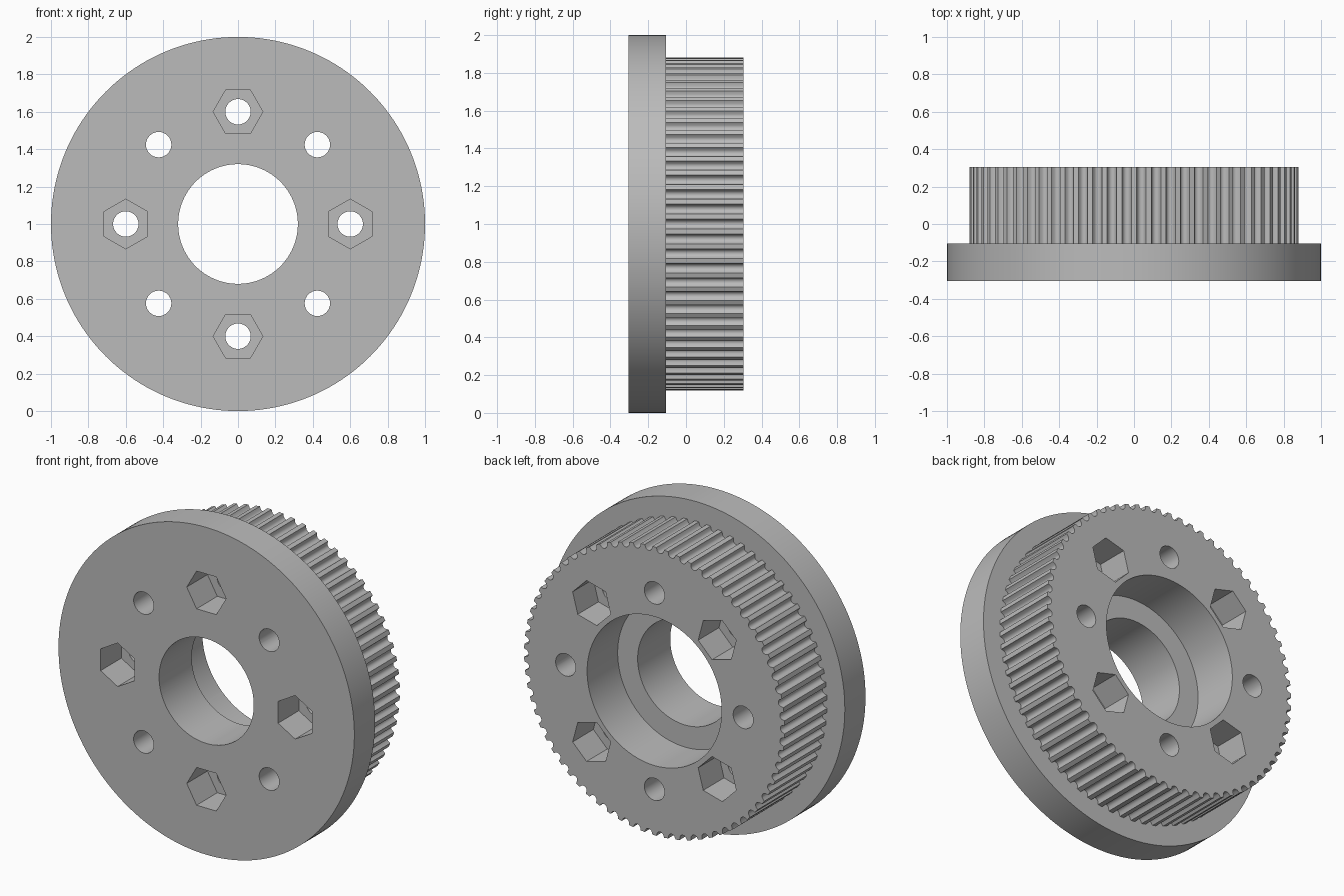
import bpy, bmesh
from math import sin, cos, pi, sqrt

cube = bpy.data.objects.get("Cube")
if cube:
    bpy.data.objects.remove(cube, do_unlink=True)

BACK, FRONT, STEP = 0.305, -0.305, -0.105   # depths along y
PITCH_RADIUS = 0.6                          # bolt circle
TEETH, TIP, GROOVE_DEPTH, GROOVE_HALF = 70, 0.881, 0.03, 0.026

grey = bpy.data.materials.new("plain grey")
grey.use_nodes = True
grey.diffuse_color = (0.5, 0.5, 0.5, 1)
grey.node_tree.nodes["Principled BSDF"].inputs["Base Color"].default_value = (0.5, 0.5, 0.5, 1)


def circle(radius, sides, cx=0, cz=0, turn=0):
    angles = [turn + 2 * pi * i / sides for i in range(sides)]
    return [(cx + radius * cos(a), cz + radius * sin(a)) for a in angles]


def toothed_outline():
    points = []
    for tooth in range(TEETH):
        for k in range(9):
            t = k / 4 - 1
            a = 2 * pi * tooth / TEETH + t * GROOVE_HALF / TIP
            r = TIP - GROOVE_DEPTH * sqrt(1 - t * t)
            points.append((r * cos(a), r * sin(a)))
    return points


def solid(name, prisms):
    """Object made of outlines extruded along y: (outline, y0, y1)."""
    bm = bmesh.new()
    for outline, y0, y1 in prisms:
        near = [bm.verts.new((x, y0, z + 1)) for x, z in outline]
        far = [bm.verts.new((x, y1, z + 1)) for x, z in outline]
        bm.faces.new(near)
        bm.faces.new(far[::-1])
        for i in range(len(near)):
            bm.faces.new((near[i], near[i - 1], far[i - 1], far[i]))
    bmesh.ops.recalc_face_normals(bm, faces=bm.faces)
    mesh = bpy.data.meshes.new(name)
    bm.to_mesh(mesh)
    bm.free()
    mesh.materials.append(grey)
    obj = bpy.data.objects.new(name, mesh)
    bpy.context.collection.objects.link(obj)
    return obj


def combine(target, tool, operation):
    mod = target.modifiers.new(operation.lower(), 'BOOLEAN')
    mod.operation, mod.object, mod.solver = operation, tool, 'EXACT'
    bpy.context.view_layer.objects.active = target
    bpy.ops.object.modifier_apply(modifier=mod.name)
    bpy.data.objects.remove(tool, do_unlink=True)


# Flange with the toothed drum behind it
pulley = solid("toothed_pulley", [(circle(1, 160), FRONT, STEP)])
drum = solid("drum", [(toothed_outline(), STEP - 0.1, BACK)])
combine(pulley, drum, 'UNION')

# Through bore and bolt holes; bearing seat and nut pockets on alternating sides
through = [(circle(0.32, 96), FRONT - 0.1, BACK + 0.1)]
pockets = [(circle(0.455, 96), BACK - 0.295, BACK + 0.1)]
for i in range(8):
    a = i * pi / 4
    x, z = PITCH_RADIUS * cos(a), PITCH_RADIUS * sin(a)
    through.append((circle(0.068, 32, x, z), FRONT - 0.1, BACK + 0.1))
    span = (FRONT - 0.1, FRONT + 0.2) if i % 2 == 0 else (BACK - 0.2, BACK + 0.1)
    pockets.append((circle(0.133, 6, x, z, a + pi / 2), *span))
combine(pulley, solid("hole_cutter", through), 'DIFFERENCE')
combine(pulley, solid("pocket_cutter", pockets), 'DIFFERENCE')

# Smooth round walls, crisp edges
bpy.ops.object.select_all(action='DESELECT')
pulley.select_set(True)
bpy.context.view_layer.objects.active = pulley
bpy.ops.object.shade_smooth_by_angle(angle=0.6)
